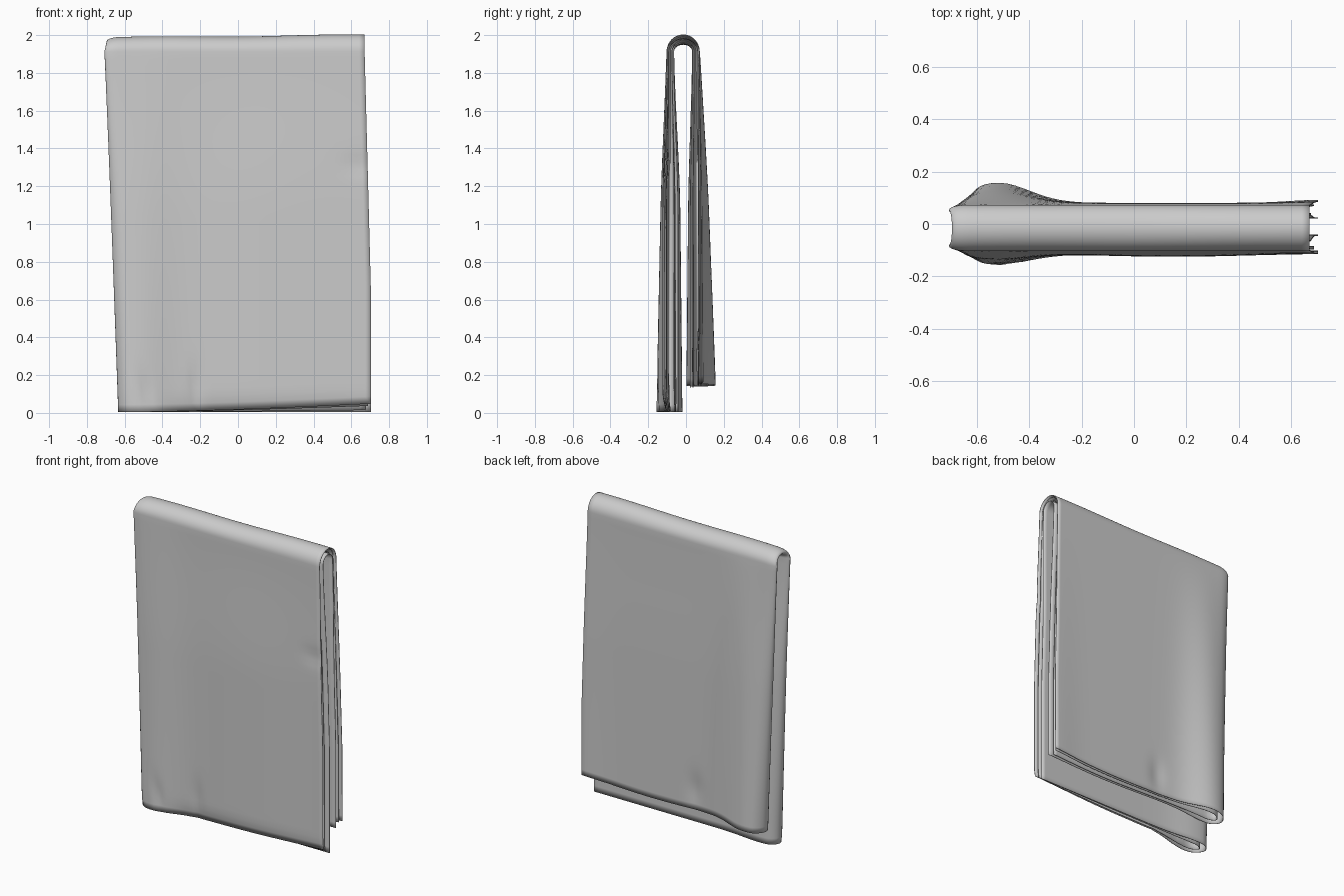
import bpy, bmesh
from math import sin, cos, pi, exp

if "Cube" in bpy.data.objects:
    bpy.data.objects.remove(bpy.data.objects["Cube"], do_unlink=True)

# One plain grey cloth
cloth = bpy.data.materials.new("grey cloth")
cloth.use_nodes = True
GREY = (0.6, 0.6, 0.6, 1)
cloth.diffuse_color = GREY
cloth.node_tree.nodes["Principled BSDF"].inputs["Base Color"].default_value = GREY

MID_Y, SPRING = -0.015, 1.912


def bump(v, centre, width):
    return exp(-((v - centre) / width) ** 2)


def lerp(a, b, t):
    return a + (b - a) * t


def offset(x, z, side, layer):
    """Distance of a cloth layer from the middle plane; layer 0 inside, 1 outside."""
    d = (SPRING - z) / SPRING
    if d <= 0:
        return lerp(0.05, 0.086, layer)
    ease = min(1, d * 2.2)
    ease = ease * ease * (3 - 2 * ease)
    flare = bump(x, -0.52, 0.17) * d ** 0.85
    if side < 0:
        outer = 0.086 + 0.022 * ease * (0.45 + 0.55 * bump(x, 0.15, 0.4)) + 0.043 * flare
        inner = 0.05 - 0.022 * ease - 0.022 * flare
        outer -= 0.025 * max(0, 1 - z / 0.12) ** 2 * (1 - bump(x, -0.5, 0.2))
        # Soft creases near the hem and edge
        outer -= 0.012 * bump(x, -0.22, 0.03) * bump(z, 0.13, 0.12)
        outer -= 0.012 * bump(x + 0.2 * z, -0.46, 0.022) * bump(z, 0.12, 0.1)
        outer -= 0.008 * bump(x, 0.64, 0.08) * bump(z, 1.31, 0.05)
    else:
        outer = 0.086 + 0.008 * ease + 0.082 * flare + 0.012 * d * bump(x, 0.7, 0.15)
        inner = 0.05 - 0.012 * ease - 0.02 * flare
        outer -= 0.012 * bump(x, -0.12, 0.05) * bump(z, 0.28, 0.1)
    return lerp(inner, outer, layer)


def fold_profile(inset, spread, trim):
    """Cross-section folded at the right edge: (fraction across, layer) pairs."""
    steps, bend = 44, 0.05
    run = [1 - trim - (1 - trim - bend - inset) * i / steps for i in range(steps + 1)]
    curve = [(inset + bend * (1 - sin(a)), 0.5 + spread * cos(a))
             for a in (pi * k / 12 for k in range(1, 12))]
    curve = [(inset + bend * (1 - sin(pi * k / 12)), 0.5 + spread * cos(pi * k / 12))
             for k in range(1, 12)]
    return ([(u, 0.5 + spread) for u in run] + curve
            + [(u - trim * 0.7, 0.5 - spread) for u in reversed(run)])


def cloth_point(row, u, layer):
    """Map a row along the hanging length and a profile point to space."""
    kind, t = row
    if kind == "arc":
        side, z_ref = 0, SPRING
    else:
        side = -1 if kind == "front" else 1
        # The hem is a little uneven between layers and across the width
        hem = (0.004 + 0.045 * u ** 1.5 * layer if side < 0
               else 0.14 + 0.02 * layer * u + 0.008 * sin(u * 7))
        z_ref = lerp(SPRING, hem, t)
    # The sides lean: wider at the top right, lower left
    drop = 1 - z_ref / 2
    left_edge = 0.668 + 0.035 * min(1, drop * 1.5)
    right_edge = -0.71 + 0.078 * drop ** 0.9
    x = lerp(right_edge, left_edge, u)
    if side:
        return x, MID_Y + side * offset(x, z_ref, side, layer), z_ref
    r = offset(x, SPRING, 1, layer)
    angle = pi * (1 - t)
    sag = (-0.014 + 0.014 * u + 0.003 * sin(u * 9)) * sin(angle)
    x += 0.012 * sin(angle) * (1 - u) ** 6
    return x, MID_Y + r * cos(angle), SPRING + sag + r * sin(angle) * 1.02


def make_layer(name, inset, spread, trim):
    legs = 48
    rows = [("front", 1 - i / legs) for i in range(legs)]
    rows += [("arc", i / 20) for i in range(21)]
    rows += [("back", (i + 1) / legs) for i in range(legs)]
    profile = fold_profile(inset, spread, trim)
    bm = bmesh.new()
    grid = [[bm.verts.new(cloth_point(r, u, l)) for u, l in profile] for r in rows]
    for low, high in zip(grid, grid[1:]):
        for a, b, c, d in zip(low, low[1:], high[1:], high):
            bm.faces.new((a, d, c, b))
    mesh = bpy.data.meshes.new(name)
    bm.to_mesh(mesh)
    bm.free()
    mesh.materials.append(cloth)
    obj = bpy.data.objects.new(name, mesh)
    bpy.context.collection.objects.link(obj)
    mod = obj.modifiers.new("thickness", "SOLIDIFY")
    mod.thickness, mod.offset = 0.004, 0
    bpy.ops.object.select_all(action="DESELECT")
    obj.select_set(True)
    bpy.context.view_layer.objects.active = obj
    bpy.ops.object.shade_smooth_by_angle(angle=0.9)


# Towel folded lengthwise, hanging over a rail: outer fold with one nested inside
make_layer("outer_towel_fold", 0.0, 0.5, 0.0)
make_layer("inner_towel_fold", 0.03, 0.25, 0.012)
